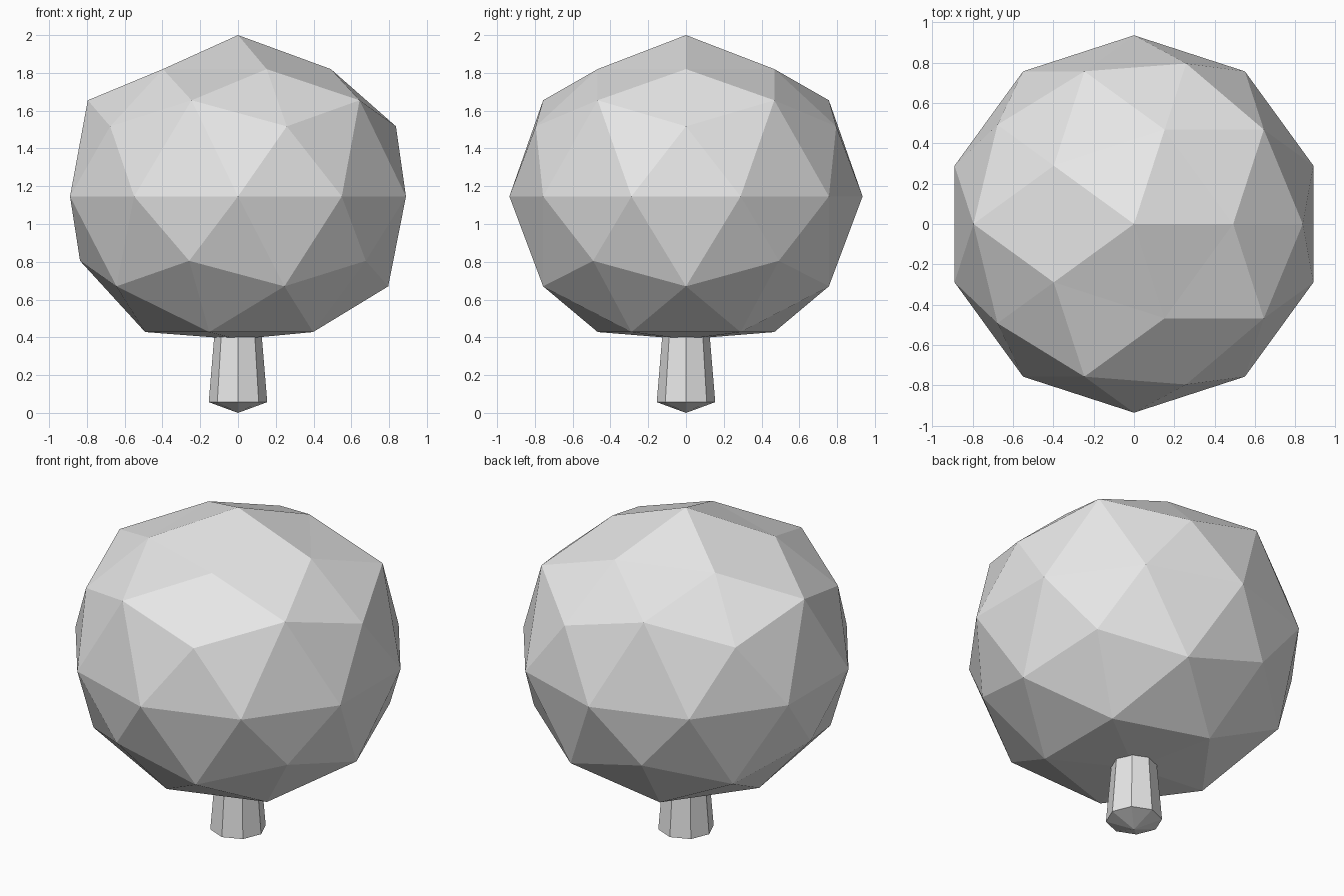
import bpy
import bmesh
from math import hypot

cube = bpy.data.objects.get("Cube")
if cube:
    bpy.data.objects.remove(cube, do_unlink=True)

# Single plain grey finish
grey = bpy.data.materials.new("light_grey")
grey.use_nodes = True
GREY = (0.8, 0.8, 0.8, 1)
grey.diffuse_color = GREY
grey.node_tree.nodes["Principled BSDF"].inputs["Base Color"].default_value = GREY


def add_object(name, bm):
    bmesh.ops.recalc_face_normals(bm, faces=bm.faces)
    mesh = bpy.data.meshes.new(name)
    bm.to_mesh(mesh)
    bm.free()
    mesh.materials.append(grey)
    obj = bpy.data.objects.new(name, mesh)
    bpy.context.collection.objects.link(obj)
    return obj


# Crown: faceted ball whose rings are shifted to a flattened base and peaked top
CROWN_RADIUS = 0.935
EQUATOR = 1.146
UPPER = [(0.0, 2.0), (0.526, 1.82), (0.851, 1.655), (0.894, 1.517)]
LOWER = [(0.0, 0.39), (0.526, 0.428), (0.851, 0.67), (0.894, 0.805)]

bm = bmesh.new()
bmesh.ops.create_icosphere(bm, subdivisions=2, radius=1)
for v in bm.verts:
    ring = hypot(v.co.x, v.co.y)
    if abs(v.co.z) < 0.1:
        height = EQUATOR
    else:
        levels = UPPER if v.co.z > 0 else LOWER
        height = min(levels, key=lambda level: abs(level[0] - ring))[1]
    v.co = (v.co.x * CROWN_RADIUS, v.co.y * CROWN_RADIUS, height)
add_object("crown", bm)

# Trunk: tapered octagon with a shallow point underneath
bm = bmesh.new()
rings = []
for radius, height in [(0.155, 0.057), (0.118, 0.5)]:
    made = bmesh.ops.create_circle(bm, segments=8, radius=radius)["verts"]
    for v in made:
        v.co.z = height
    rings.append(made)
tip = bm.verts.new((0, 0, 0))
low, high = rings
for i in range(8):
    j = (i + 1) % 8
    bm.faces.new((low[i], low[j], high[j], high[i]))
    bm.faces.new((low[j], low[i], tip))
bm.faces.new(high)
add_object("trunk", bm)
